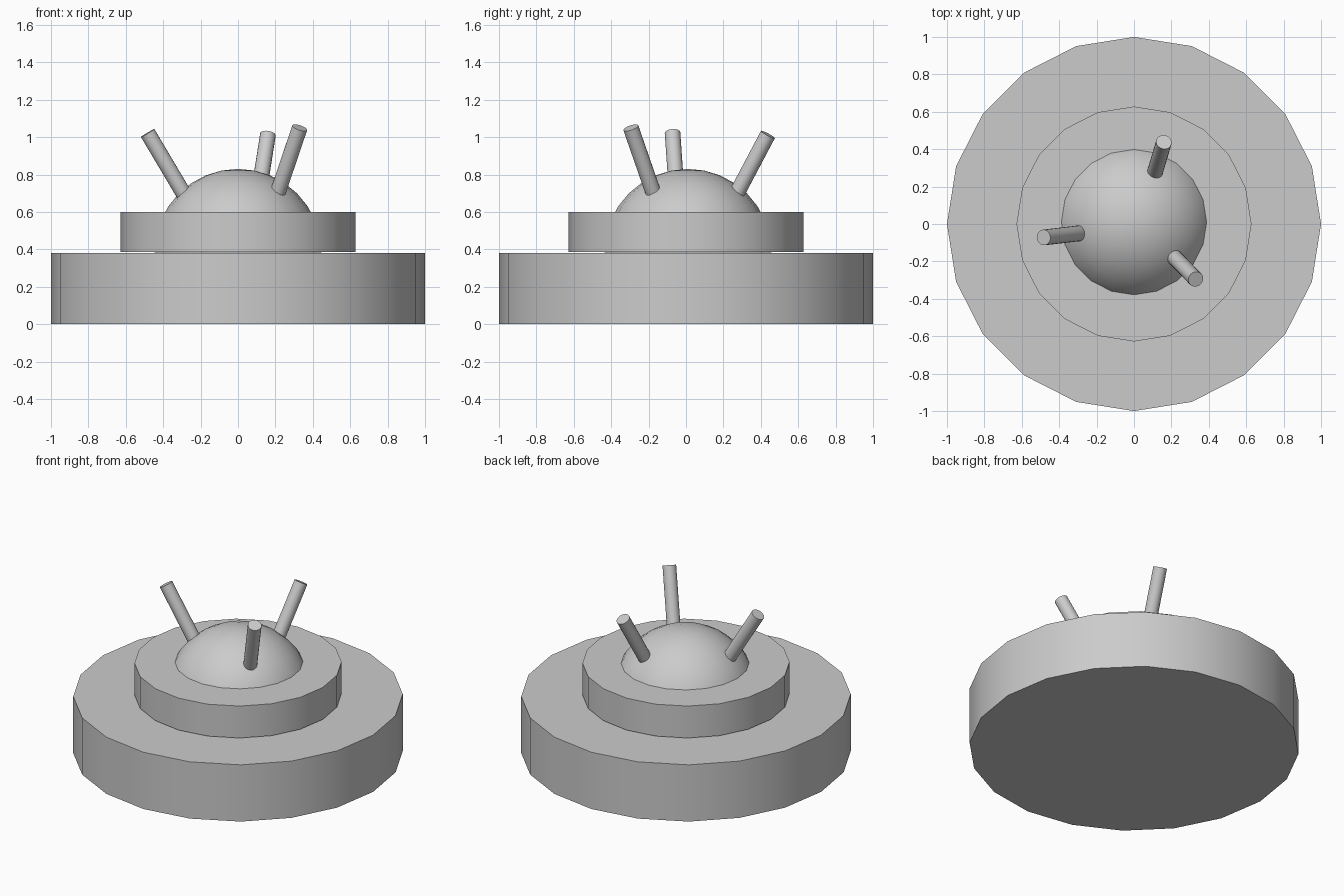
import bpy, bmesh, math
from mathutils import Vector

if "Cube" in bpy.data.objects:
    bpy.data.objects.remove(bpy.data.objects["Cube"])


def finish(name, bm):
    mesh = bpy.data.meshes.new(name)
    bm.normal_update()
    bm.to_mesh(mesh)
    bm.free()
    obj = bpy.data.objects.new(name, mesh)
    bpy.context.collection.objects.link(obj)
    bpy.ops.object.select_all(action='DESELECT')
    obj.select_set(True)
    bpy.context.view_layer.objects.active = obj
    bpy.ops.object.shade_smooth_by_angle(angle=math.radians(30))
    return obj


def lathe(name, profile, y=0.0, sides=20):
    """Spin an (r, z) profile, then close the ends with polygons."""
    bm = bmesh.new()
    rings = []
    for r, z in profile:
        if r < 1e-5:
            rings.append([bm.verts.new((0, y, z))])
        else:
            rings.append([bm.verts.new((r * math.cos(a), y + r * math.sin(a), z))
                          for a in (2 * math.pi * i / sides for i in range(sides))])
    for lo, hi in zip(rings, rings[1:]):
        for i in range(sides):
            j = (i + 1) % sides
            if len(hi) == 1:
                bm.faces.new((lo[i], lo[j], hi[0]))
            else:
                bm.faces.new((lo[i], lo[j], hi[j], hi[i]))
    bm.faces.new(rings[0][::-1])
    if len(rings[-1]) > 1:
        bm.faces.new(rings[-1])
    return finish(name, bm)


def rod(name, foot, tip, radius=0.042):
    # the foot is carried a little way into the dome
    foot, tip = Vector(foot), Vector(tip)
    axis = tip - foot
    foot = foot - axis.normalized() * 0.06
    axis = tip - foot
    bm = bmesh.new()
    bmesh.ops.create_cone(bm, cap_ends=True, segments=20, radius1=radius,
                          radius2=radius, depth=axis.length)
    mat = axis.to_track_quat('Z', 'Y').to_matrix().to_4x4()
    mat.translation = (foot + tip) / 2
    bmesh.ops.transform(bm, matrix=mat, verts=bm.verts)
    return finish(name, bm)


# Stepped round base
lathe("lower_disc", [(1, 0), (1, 0.38)])
lathe("upper_disc", [(0.628, 0.386), (0.628, 0.60)])

# Half-sphere dome, set slightly toward the back
R, Z0, STEPS = 0.447, 0.383, 8
arc = [(R * math.cos(t), Z0 + R * math.sin(t))
       for t in (math.pi / 2 * i / STEPS for i in range(STEPS + 1))]
lathe("dome", arc, y=0.01)

# Three tilted rods
rod("left_rod", (-0.295, -0.05, 0.705), (-0.483, -0.072, 1.022))
rod("back_rod", (0.113, 0.28, 0.715), (0.16, 0.438, 1.014))
rod("right_rod", (0.216, -0.178, 0.713), (0.33, -0.295, 1.05))
